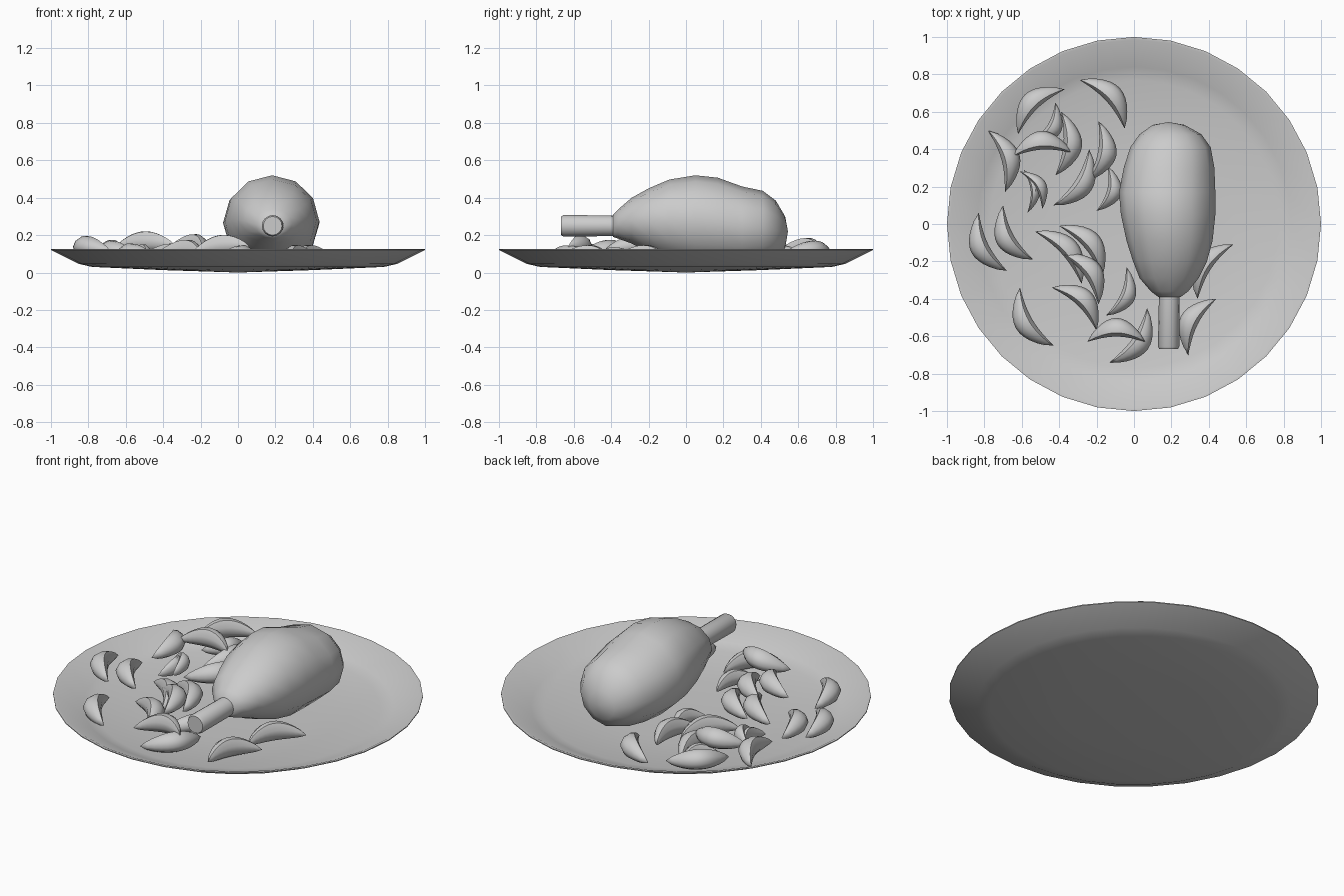
import bpy, bmesh, math
from mathutils import Vector

if "Cube" in bpy.data.objects:
    bpy.data.objects.remove(bpy.data.objects["Cube"])


def finish(bm, name, angle=50):
    bmesh.ops.recalc_face_normals(bm, faces=bm.faces[:])
    me = bpy.data.meshes.new(name)
    bm.to_mesh(me)
    bm.free()
    ob = bpy.data.objects.new(name, me)
    bpy.context.collection.objects.link(ob)
    bpy.ops.object.select_all(action='DESELECT')
    ob.select_set(True)
    bpy.context.view_layer.objects.active = ob
    bpy.ops.object.shade_smooth_by_angle(angle=math.radians(angle))
    return ob


def loft(rings, name, start=None, end=None, angle=50):
    """Skin a list of closed rings; each end is a point or a flat cap."""
    bm = bmesh.new()
    vr = [[bm.verts.new(p) for p in r] for r in rings]
    n = len(vr[0])
    for a, b in zip(vr, vr[1:]):
        for i in range(n):
            bm.faces.new((a[i], a[(i + 1) % n], b[(i + 1) % n], b[i]))
    for ring, tip in ((vr[0], start), (vr[-1], end)):
        if tip is None:
            bm.faces.new(ring)
        else:
            t = bm.verts.new(tip)
            for i in range(n):
                bm.faces.new((ring[i], ring[(i + 1) % n], t))
    return finish(bm, name, angle)


def circle(n):
    return [(math.cos(2 * math.pi * i / n), math.sin(2 * math.pi * i / n)) for i in range(n)]


# plate: thin revolved dish
profile = [(0.40, 0.013), (0.78, 0.030), (0.85, 0.046), (1.0, 0.12), (1.0, 0.125),
           (0.985, 0.125), (0.84, 0.058), (0.77, 0.041), (0.40, 0.024)]
loft([[(r * c, r * s, z) for c, s in circle(32)] for r, z in profile],
     "plate", (0, 0, 0.0), (0, 0, 0.018), 60)

# roast drumstick: y, x min, x max, z bottom, z top
body = [(-0.39, 0.13, 0.25, 0.19, 0.31), (-0.36, 0.09, 0.29, 0.18, 0.34),
        (-0.29, 0.03, 0.345, 0.155, 0.40), (-0.20, -0.005, 0.39, 0.11, 0.45),
        (-0.09, -0.04, 0.42, 0.065, 0.497), (0.05, -0.07, 0.435, 0.03, 0.52),
        (0.17, -0.08, 0.435, 0.025, 0.507), (0.30, -0.055, 0.43, 0.03, 0.46),
        (0.41, -0.02, 0.41, 0.045, 0.437), (0.48, 0.03, 0.36, 0.07, 0.385),
        (0.53, 0.10, 0.27, 0.13, 0.30)]
rings = []
for y, x0, x1, z0, z1 in body:
    cx, rx, cz, rz = (x0 + x1) / 2, (x1 - x0) / 2, (z0 + z1) / 2, (z1 - z0) / 2
    rings.append([(cx + rx * s, y, cz + rz * c) for c, s in circle(12)])
loft(rings, "roast_drumstick", (0.19, -0.40, 0.25), (0.185, 0.545, 0.22), 70)

# bone end
loft([[(x + r * c, y, 0.25 + r * s) for c, s in circle(16)]
      for x, y, r in ((0.185, -0.668, 0.05), (0.185, -0.655, 0.057), (0.19, -0.30, 0.055))],
     "bone", angle=40)


def wedge(name, ax, ay, bx, by, side, zc, width=0.105, h=0.06, tilt=0.0):
    """Crescent from tip a to tip b, bulging left (side=1) or right (side=-1) of a->b."""
    a, b = Vector((ax, ay, zc - tilt)), Vector((bx, by, zc + tilt))
    d = b - a
    out = Vector((-d.y, d.x, 0)).normalized() * side
    section = [(1, 0), (0.85, 0.55), (0.5, 0.92), (0.2, 0.9), (0.0, 0.3),
               (0.0, -0.3), (0.2, -0.8), (0.5, -0.92), (0.85, -0.6)]
    rings = []
    for i in range(1, 12):
        t = i / 12
        s = math.sin(math.pi * t)
        inner, outer = 0.028 * s, 0.028 * s + width * s ** 0.75
        hh = h * s ** 0.7
        rings.append([a + d * t + out * (inner + (outer - inner) * u)
                      + Vector((0, 0, hh * v - (1 - s) * 0.025)) for u, v in section])
    drop = Vector((0, 0, -0.025))
    return loft(rings, name, a + drop, b + drop, 50)


# potato wedges: tip a, tip b, bulge side, centre height
layout = [
    (-.62, .48, -.37, .72, 1, .13), (-.29, .77, -.05, .51, 1, .115),
    (-.55, .44, -.42, .65, -1, .10), (-.42, .26, -.39, .60, -1, .10),
    (-.65, .36, -.33, .38, 1, .165), (-.78, .50, -.69, .17, 1, .12),
    (-.59, .29, -.57, .06, 1, .09), (-.61, .28, -.49, .08, 1, .105),
    (-.25, .23, -.19, .55, -1, .11), (-.43, .10, -.24, .40, -1, .10),
    (-.20, .07, -.14, .31, -1, .09), (-.83, .06, -.68, -.25, -1, .14),
    (-.70, .10, -.54, -.19, -1, .115), (-.53, -.04, -.28, -.32, 1, .10),
    (-.40, -.01, -.17, -.28, 1, .11), (-.38, -.16, -.19, -.43, 1, .15),
    (-.44, -.34, -.20, -.57, 1, .12), (-.61, -.34, -.43, -.65, -1, .10),
    (-.04, -.23, -.15, -.49, 1, .09), (-.25, -.63, .06, -.63, 1, .145),
    (-.13, -.74, .07, -.45, -1, .09), (.34, -.40, .53, -.11, 1, .092),
    (.29, -.70, .44, -.40, 1, .092)]
small = {6: 0.05, 7: 0.06, 10: 0.08, 2: 0.08, 18: 0.08}
for i, w in enumerate(layout):
    wedge(f"potato_wedge_{i + 1:02d}", *w, width=small.get(i, 0.1),
          h=0.05 if i in small else 0.06, tilt=0.02 if i == 19 else 0)
